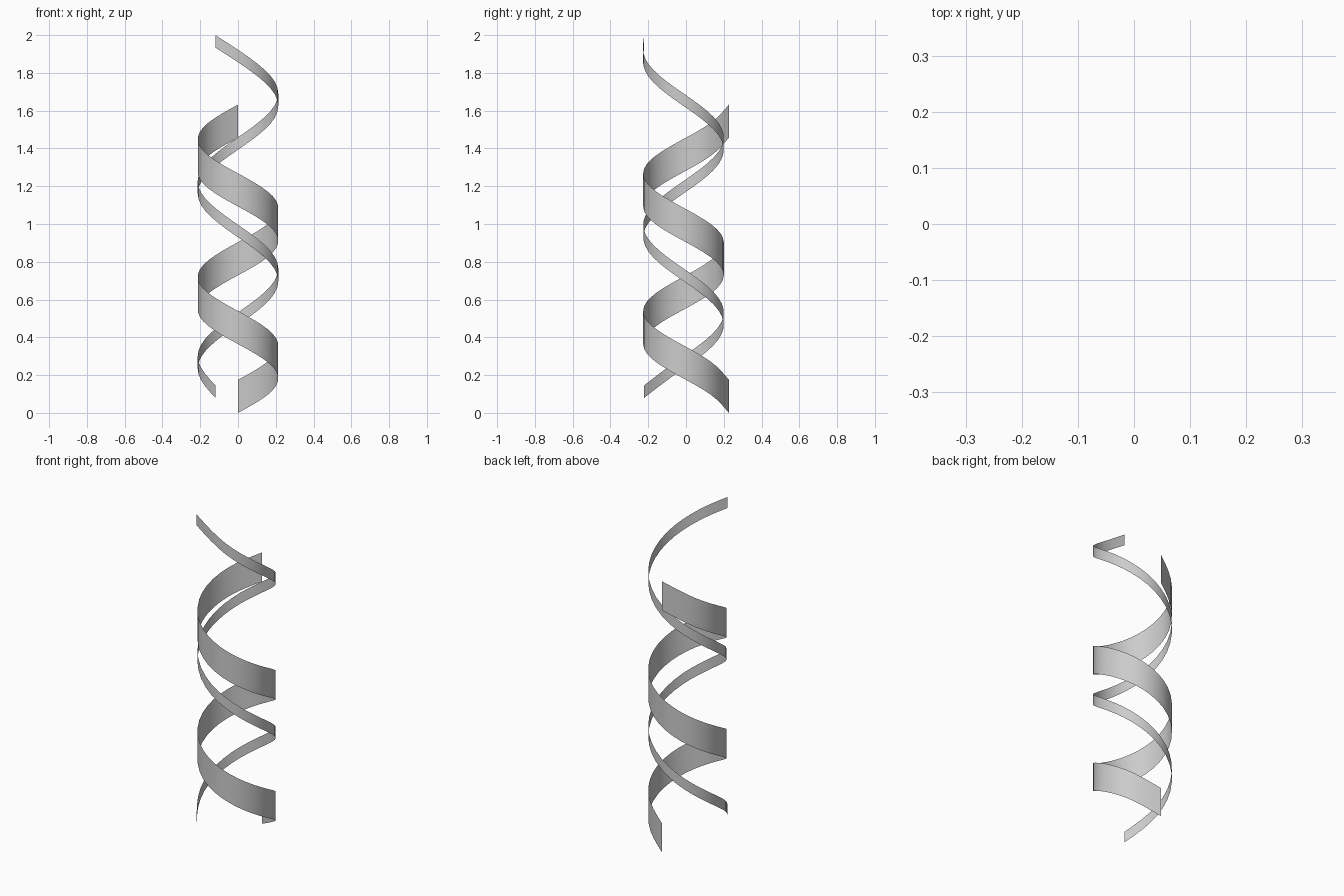
import bpy, bmesh, math

if "Cube" in bpy.data.objects:
    bpy.data.objects.remove(bpy.data.objects["Cube"])

RADIUS = 0.24      # control cage radius, subdivision pulls the ribbon in to about 0.213
CENTRE_Y = -0.0132
STEPS = 15
TURNS = 2


def helix_ribbon(name, start_deg, z_start, z_end, height):
    """Single-sheet vertical ribbon rising clockwise around the z axis."""
    bm = bmesh.new()
    pairs = []
    for i in range(STEPS + 1):
        t = i / STEPS
        a = math.radians(start_deg) - t * TURNS * 2 * math.pi
        x = RADIUS * math.cos(a)
        y = CENTRE_Y + RADIUS * math.sin(a)
        z = z_start + t * (z_end - z_start)
        pairs.append((bm.verts.new((x, y, z)), bm.verts.new((x, y, z + height))))
    for (a0, a1), (b0, b1) in zip(pairs, pairs[1:]):
        face = bm.faces.new((b0, a0, a1, b1))
        face.smooth = True
    mesh = bpy.data.meshes.new(name)
    bm.to_mesh(mesh)
    bm.free()
    obj = bpy.data.objects.new(name, mesh)
    bpy.context.collection.objects.link(obj)
    # Rounded coils with square-cut ends
    sub = obj.modifiers.new("smooth_coil", 'SUBSURF')
    sub.levels = sub.render_levels = 2
    sub.boundary_smooth = 'PRESERVE_CORNERS'
    return obj


# Broad lower ribbon, starting and ending at the back
helix_ribbon("wide_ribbon", 90, 0.0, 1.457, 0.175)
# Narrow taller ribbon, starting and ending at the front left
helix_ribbon("narrow_ribbon", 240, 0.08, 1.934, 0.066)
